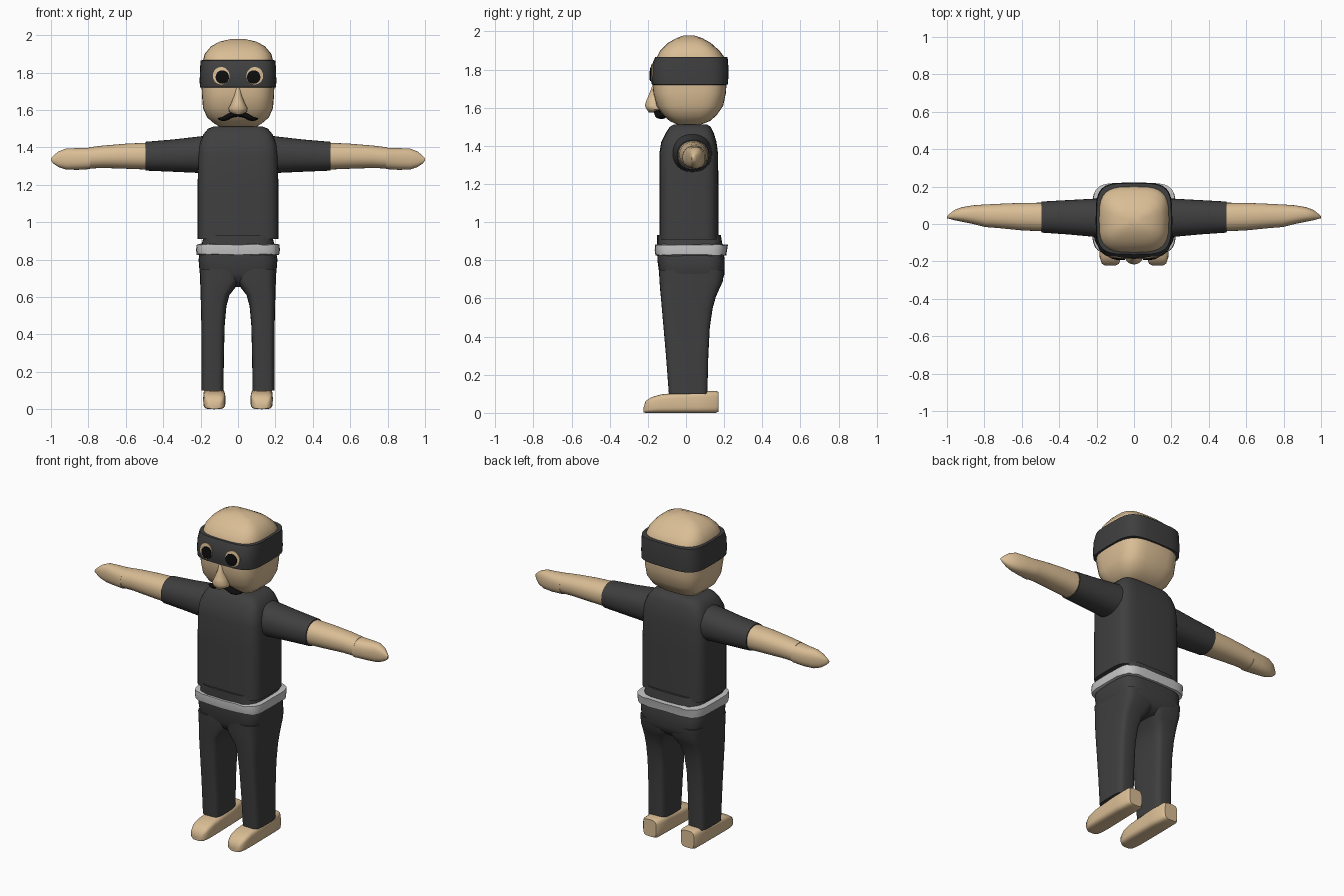
import bpy, bmesh, math, random
from mathutils import Vector
from mathutils.bvhtree import BVHTree

random.seed(4)
if "Cube" in bpy.data.objects:
    bpy.data.objects.remove(bpy.data.objects["Cube"])


def material(name, r, g, b):
    mat = bpy.data.materials.new(name)
    mat.use_nodes = True
    mat.diffuse_color = (r, g, b, 1)
    shader = mat.node_tree.nodes["Principled BSDF"]
    shader.inputs["Base Color"].default_value = (r, g, b, 1)
    shader.inputs["Roughness"].default_value = 0.8
    return mat


SKIN = material("skin", 0.70, 0.51, 0.30)
CLOTH = material("charcoal cloth", 0.05, 0.05, 0.05)
BELT = material("grey belt", 0.55, 0.55, 0.55)
BLACK = material("black", 0.004, 0.004, 0.004)


def finish(name, bm, mat, angle=50):
    """Turn a bmesh into a smooth-shaded object with one material."""
    bmesh.ops.recalc_face_normals(bm, faces=bm.faces)
    mesh = bpy.data.meshes.new(name)
    bm.to_mesh(mesh)
    bm.free()
    mesh.materials.append(mat)
    obj = bpy.data.objects.new(name, mesh)
    bpy.context.collection.objects.link(obj)
    bpy.ops.object.select_all(action="DESELECT")
    obj.select_set(True)
    bpy.context.view_layer.objects.active = obj
    bpy.ops.object.shade_smooth_by_angle(angle=math.radians(angle))
    return obj


def rounded(t, power):
    """Point on a unit rounded square."""
    c, s = math.cos(t), math.sin(t)
    return (math.copysign(abs(c) ** (2 / power), c),
            math.copysign(abs(s) ** (2 / power), s))


def loft(name, mat, axis, rings, power=2, side=1, segments=32, jitter=0):
    """Skin rings of (position, u_min, u_max, v_min, v_max) along an axis."""
    bm = bmesh.new()
    loops = []
    for pos, u0, u1, v0, v1 in rings:
        loop = []
        for i in range(segments):
            a, b = rounded(math.tau * i / segments, power)
            u = (u0 + u1) / 2 + a * (u1 - u0) / 2
            v = (v0 + v1) / 2 + b * (v1 - v0) / 2
            w = pos + random.uniform(-jitter, jitter)
            x, y, z = {"x": (w, u, v), "y": (u, w, v), "z": (u, v, w)}[axis]
            loop.append(bm.verts.new((x * side, y, z)))
        loops.append(loop)
    for low, high in zip(loops, loops[1:]):
        for i in range(segments):
            j = (i + 1) % segments
            bm.faces.new((low[i], low[j], high[j], high[i]))
    bm.faces.new(loops[0])
    bm.faces.new(loops[-1])
    return finish(name, bm, mat)


def body(name, mat, rings, **options):
    """Loft upward from symmetric rings of (z, half_width, front, back)."""
    full = [(z, -w, w, front, back) for z, w, front, back in rings]
    return loft(name, mat, "z", full, **options)


def eye_plate(name, mat, target, x, z, rx, rz, lift):
    """Thin oval laid on the front of the target."""
    tree = BVHTree.FromPolygons([v.co for v in target.data.vertices],
                                [p.vertices for p in target.data.polygons])
    bm = bmesh.new()

    def place(a, b):
        hit = tree.ray_cast(Vector((x + a, -1, z + b)), Vector((0, 1, 0)))[0]
        return bm.verts.new((hit.x, hit.y - lift, hit.z))

    centre, count = place(0, 0), 20
    rings = [[place(k * rx * math.cos(math.tau * i / count),
                    k * rz * math.sin(math.tau * i / count))
              for i in range(count)] for k in (0.5, 1)]
    for i in range(count):
        j = (i + 1) % count
        bm.faces.new((centre, rings[0][i], rings[0][j]))
        bm.faces.new((rings[0][i], rings[1][i], rings[1][j], rings[0][j]))
    # rim reaching back into the mask
    rim = [bm.verts.new(v.co + Vector((0, 0.009, 0))) for v in rings[1]]
    for i in range(count):
        j = (i + 1) % count
        bm.faces.new((rings[1][i], rim[i], rim[j], rings[1][j]))
    return finish(name, bm, mat)


# Head, mask and nose
body("head", SKIN, [
    (1.505, .09, -.03, .06), (1.53, .13, -.085, .125), (1.56, .165, -.12, .16),
    (1.61, .187, -.155, .195), (1.68, .193, -.172, .21), (1.75, .195, -.176, .213),
    (1.86, .188, -.155, .205), (1.90, .178, -.135, .175), (1.94, .145, -.095, .13),
    (1.965, .1, -.05, .085), (1.98, .035, -.01, .04)], power=3.4)
mask = body("mask", CLOTH, [
    (1.72, .193, -.174, .21), (1.722, .204, -.179, .22), (1.76, .205, -.186, .222),
    (1.82, .203, -.181, .222), (1.865, .2, -.162, .218), (1.867, .185, -.15, .2)],
    power=4)
body("nose", SKIN, [
    (1.575, .018, -.195, -.14), (1.59, .048, -.205, -.12), (1.61, .05, -.216, -.12),
    (1.64, .035, -.207, -.12), (1.68, .02, -.19, -.13), (1.73, .012, -.172, -.14)])

# Torso, trousers seat and belt
body("shirt", CLOTH, [
    (.91, .216, -.14, .17), (1.2, .216, -.14, .17), (1.36, .212, -.14, .168),
    (1.42, .205, -.13, .16), (1.47, .185, -.105, .145), (1.5, .16, -.085, .13),
    (1.512, .13, -.065, .11)], power=5)
body("trouser_seat", CLOTH, [
    (.655, .1, -.08, .15), (.69, .185, -.125, .19), (.73, .205, -.14, .203),
    (.8, .211, -.15, .203), (.86, .2, -.152, .195), (.932, .182, -.152, .183)],
    power=4.5)
body("belt", BELT, [
    (.825, .205, -.145, .19), (.828, .222, -.16, .212), (.855, .224, -.164, .215),
    (.88, .221, -.163, .22), (.884, .2, -.14, .18)],
    power=5, segments=40, jitter=.003)

for label, side in (("left", 1), ("right", -1)):
    # Eyes
    eye_plate(label + "_eye_socket", SKIN, mask, side * .09, 1.783, .045, .047, .004)
    eye_plate(label + "_pupil", BLACK, mask, side * .084, 1.776, .036, .036, .008)

    # Half of the moustache, tapering to the tip
    loft(label + "_moustache", BLACK, "x", [
        (0, -.16, -.11, 1.565, 1.59), (.03, -.168, -.11, 1.56, 1.592),
        (.06, -.163, -.11, 1.543, 1.576), (.085, -.15, -.105, 1.541, 1.561),
        (.108, -.135, -.11, 1.55, 1.556)], side=side, segments=16)

    # Arm
    loft(label + "_sleeve", CLOTH, "x", [
        (.15, -.072, .138, 1.26, 1.465), (.22, -.068, .135, 1.264, 1.457),
        (.35, -.056, .128, 1.27, 1.442), (.495, -.046, .12, 1.276, 1.43)],
        power=2.2, side=side)
    loft(label + "_forearm", SKIN, "x", [
        (.47, -.04, .114, 1.281, 1.426), (.6, -.034, .113, 1.286, 1.42),
        (.72, -.022, .108, 1.29, 1.41), (.8, -.016, .104, 1.287, 1.4)],
        power=2.2, side=side)
    loft(label + "_hand", SKIN, "x", [
        (.79, -.018, .105, 1.284, 1.398), (.86, .0, .1, 1.28, 1.396),
        (.92, .012, .09, 1.282, 1.394), (.96, .02, .075, 1.295, 1.378),
        (.985, .027, .055, 1.312, 1.358), (1, .03, .042, 1.328, 1.342)],
        power=2.4, side=side)

    # Leg and shoe
    loft(label + "_leg", CLOTH, "z", [
        (.1, .078, .195, -.09, .112), (.3, .075, .195, -.105, .117),
        (.45, .071, .196, -.118, .125), (.55, .062, .198, -.127, .14),
        (.61, .046, .2, -.132, .157), (.65, .015, .201, -.136, .175),
        (.69, -.01, .203, -.139, .193), (.75, -.01, .205, -.142, .2)],
        power=4.5, side=side)
    loft(label + "_shoe", SKIN, "y", [
        (-.222, .1, .155, .002, .03), (-.212, .08, .172, 0, .062),
        (-.18, .07, .183, 0, .083), (-.13, .067, .186, 0, .097),
        (-.05, .068, .186, 0, .105), (.06, .07, .186, 0, .113),
        (.155, .073, .184, 0, .115), (.17, .085, .173, .006, .11)],
        power=4, side=side)
